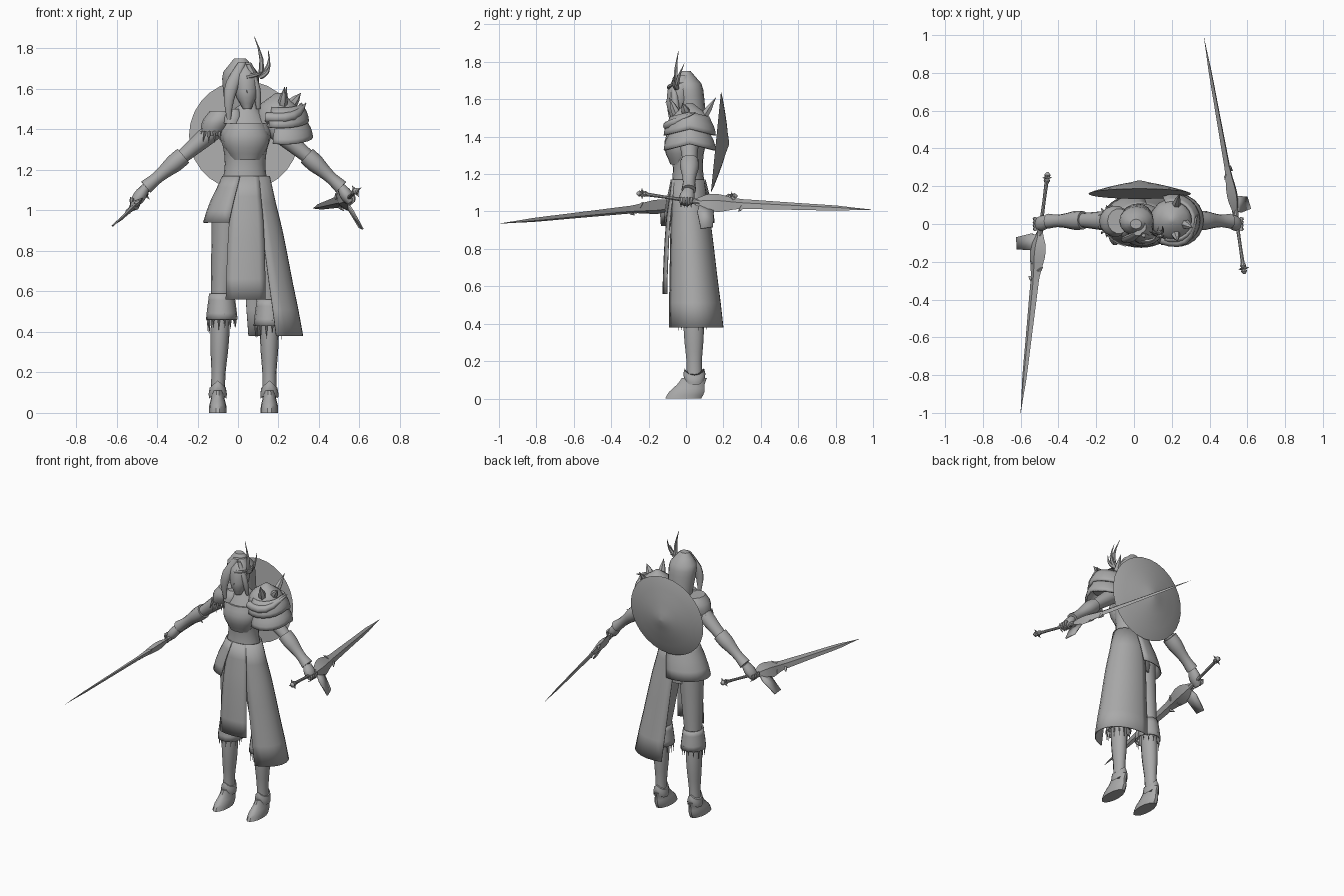
import bpy, bmesh, math, random
from mathutils import Vector

random.seed(4)
cube = bpy.data.objects.get("Cube")
if cube:
    bpy.data.objects.remove(cube)

shade = 0.4
colour = (shade, shade, shade, 1)
grey = bpy.data.materials.new("plain_grey")
grey.use_nodes = True
grey.diffuse_color = colour
grey.node_tree.nodes["Principled BSDF"].inputs["Base Color"].default_value = colour

BACK = Vector((0, 1, 0))
UP = Vector((0, 0, 1))
NONE = Vector((0, 0, 0))


def point(x, y, z):
    return Vector((x, y, z))


def finish(name, bm, thickness=0, sharp=40):
    bmesh.ops.recalc_face_normals(bm, faces=bm.faces)
    mesh = bpy.data.meshes.new(name)
    bm.to_mesh(mesh)
    bm.free()
    mesh.materials.append(grey)
    mesh.shade_smooth()
    mesh.set_sharp_from_angle(angle=math.radians(sharp))
    part = bpy.data.objects.new(name, mesh)
    bpy.context.collection.objects.link(part)
    if thickness:
        solid = part.modifiers.new("thickness", 'SOLIDIFY')
        solid.thickness = thickness
        solid.offset = 0
    return part


def smooth_value(values, fraction):
    """Smooth curve through evenly spaced values."""
    last = len(values) - 1
    place = fraction * last
    i = min(int(place), last - 1)
    t = place - i
    before, a = values[max(i - 1, 0)], values[i]
    b, after = values[i + 1], values[min(i + 2, last)]
    slope_a, slope_b = (b - before) / 2, (after - a) / 2
    ease = t * t * (3 - 2 * t)
    curve = a + (b - a) * ease + slope_a * t * (1 - t) ** 2 - slope_b * t * t * (1 - t)
    return max(curve, 0.001)


def loft(name, start, end, widths, squash=1, sides=12, bend=NONE, depth=BACK,
         level=False, arc=None, thickness=0, sharp=40):
    """Elliptical loft between two points; an arc in degrees leaves it open like cloth."""
    bm, rows = bmesh.new(), []
    steps = 2 * (len(widths) - 1)
    first, last = arc or (0, 360)
    count = sides + 1 if arc else sides
    for k in range(steps + 1):
        f = k / steps
        centre = start.lerp(end, f) + bend * math.sin(math.pi * f)
        along = UP if level else end - start + bend * math.pi * math.cos(math.pi * f)
        across = depth.cross(along).normalized()
        deep = along.cross(across).normalized() * squash
        radius = smooth_value(widths, f)
        angles = [math.radians(first + (last - first) * i / sides) for i in range(count)]
        rows.append([bm.verts.new(centre + radius * (across * math.cos(a) + deep * math.sin(a)))
                     for a in angles])
    for low, high in zip(rows, rows[1:]):
        for i in range(sides):
            j = (i + 1) % count
            bm.faces.new((low[i], low[j], high[j], high[i]))
    if not arc:
        bm.faces.new(rows[0])
        bm.faces.new(rows[-1])
    return finish(name, bm, thickness, sharp)


def spike(name, start, end, radius, bend=NONE, sides=6):
    return loft(name, start, end, (radius, radius * 0.7, 0), sides=sides, bend=bend,
                depth=point(.1, .9, .2))


def fringe(name, centre, wide, deep, length, lean=0):
    for i in range(14):
        a = math.tau * i / 14
        out = point(wide * math.cos(a), deep * math.sin(a), 0)
        fall = UP * length * random.uniform(.6, 1)
        spike(name, centre + out, centre + out * (1 + lean) - fall, .008, sides=4)


# Torso and bust
waist = point(.04, .01, 1.17)
loft("torso", point(.03, .02, .9), point(.04, 0, 1.56),
     (.12, .13, .125, .11, .1, .11, .13, .08, .035), squash=.8, sides=20, level=True)
loft("bust", point(.04, -.03, 1.25), point(.04, -.03, 1.43), (.07, .105, .115, .09),
     squash=.75, sides=20, level=True)

# Head and hair
loft("head", point(.045, -.06, 1.5), point(.035, -.015, 1.73), (.02, .05, .06, .06, .03),
     squash=1.1, sides=14, level=True)
spike("nose", point(.045, -.08, 1.63), point(.045, -.11, 1.58), .008)
loft("hair", point(.02, .05, 1.42), point(.01, 0, 1.75), (.06, .08, .085, .09, .085, .03),
     squash=.85, sides=16, level=True)
loft("right_hair_lock", point(.02, -.05, 1.73), point(-.045, -.075, 1.45), (.02, .035, .025, .01),
     squash=.6, bend=point(-.025, -.02, 0), level=True)
loft("left_hair_lock", point(.05, -.06, 1.72), point(.1, -.04, 1.5), (.01, .018, .018, .01),
     bend=point(.015, -.01, 0), level=True)
loft("collar_scarf", point(-.03, -.05, 1.43), point(-.02, -.03, 1.5), (.04, .045, .03),
     squash=.8, level=True)

# Head crest of curved feathers
temple = point(.11, -.05, 1.66)
for name, tip, bow in (("tall_crest", point(.08, -.04, 1.86), .02),
                       ("middle_crest", point(.15, -.01, 1.79), .02),
                       ("low_crest", point(.16, -.06, 1.73), .01)):
    spike(name, temple, tip, .014, bend=point(bow, -.01, -.01))
spike("crest_band", point(.04, -.09, 1.66), point(.13, -.01, 1.69), .012, bend=point(.02, -.03, 0))

# Legs
for side, sign, x, knee in (("right", -1, -.1, .59), ("left", 1, .155, .56)):
    ankle = point(x, .045, .1)
    shin = point(x + .015 * (sign < 0), .04, .5)
    hip = point(x - sign * .05, .015, 1)
    cuff = point(x + .02 * (sign < 0), .035, knee)
    loft(side + "_thigh", shin, hip, (.05, .06, .07, .08), squash=1.1, sides=14, level=True)
    loft(side + "_boot", ankle, shin, (.035, .035, .043, .047, .045), squash=1.2, sides=14, level=True)
    loft(side + "_foot", point(x, -.015, 0), ankle + UP * .01, (.043, .042, .033, .03),
         squash=2.3, sides=14, level=True)
    guard = loft(side + "_ankle_guard", ankle - UP * .02, ankle + UP * .03, (.043, .045, .04),
                 squash=1.3, level=True)
    for v in guard.data.vertices:
        v.co.z += .03 - abs(v.co.x - x) * .9
    loft(side + "_knee_cuff", cuff, cuff - UP * .13, (.06, .068, .075), squash=1.1,
         sides=14, level=True, arc=(0, 360), thickness=.006)
    fringe(side + "_cuff_fringe", cuff - UP * .1, .068, .075, .1)

# Skirt pieces
loft("long_skirt", waist, point(.12, .05, .38), (.115, .15, .175, .2), squash=.74, level=True,
     arc=(-70, 110), thickness=.006)
loft("short_skirt", waist, point(0, .015, .94), (.115, .15, .17), squash=.8, level=True,
     arc=(75, 255), thickness=.006)
loft("front_panel", waist, point(.035, .01, .56), (.12, .16, .18, .19), squash=.7, sides=6,
     level=True, arc=(240, 302), thickness=.006)

# Arms
for side, sign, shoulder, elbow, wrist, palm in (
        ("right", -1, point(-.08, .015, 1.43), point(-.27, .02, 1.27),
         point(-.455, .015, 1.115), point(-.5, 0, 1.05)),
        ("left", 1, point(.15, .015, 1.43), point(.34, .02, 1.27),
         point(.51, .015, 1.115), point(.545, 0, 1.06))):
    loft(side + "_upper_arm", shoulder, elbow, (.05, .045, .035), squash=1.1)
    loft(side + "_bracer", elbow, wrist, (.045, .045, .035, .03, .036), squash=1.1)
    spike(side + "_elbow_point", elbow, elbow.lerp(wrist, -.3) + UP * .02, .03)
    loft(side + "_fist", wrist, wrist.lerp(palm, 1.4), (.022, .03, .03, .018), squash=1.3)
    for i in range(4):
        knuckle = palm + point(sign * .022, (i - 1.5) * .018, .012)
        spike(side + "_finger", knuckle, knuckle - point(sign * .02, 0, .05), .011,
              bend=point(sign * .014, 0, 0))

# Right shoulder mantle
loft("right_mantle", point(-.13, .015, 1.37), point(-.08, .015, 1.49), (.055, .07, .075, .06),
     squash=1.1, sides=14, level=True)
fringe("mantle_fringe", point(-.13, .015, 1.39), .055, .07, .06, lean=.25)

# Left layered shoulder armour
pad = point(.2, .02, 1.43)
for name, drop, out in (("lower", .09, .03), ("middle", .01, .01)):
    rim = pad + point(out, 0, -drop)
    layer = loft(name + "_shoulder_plate", rim, rim + UP * .09, (.135, .125, .1), sides=14,
                 level=True, arc=(-115, 115), thickness=.012)
    for v in layer.data.vertices:
        v.co.z += .02 - abs(v.co.y - pad.y) * .25
loft("shoulder_dome", pad, pad + UP * .15, (.115, .11, .085, .015), sides=14, level=True)
loft("shoulder_roll", point(.14, -.08, 1.46), point(.335, .05, 1.53), (.025, .025, .02, .003),
     bend=point(.03, -.07, -.03), depth=UP)
for root, reach in ((point(.02, -.07, .09), point(.01, -.04, .09)),
                    (point(.07, -.02, .1), point(.04, -.02, .05)),
                    (point(.02, .07, .07), point(.02, .07, .11))):
    spike("shoulder_spike", pad + root, pad + root + reach, .025)

# Round shield on the back, a shallow cone
hub = point(.03, .16, 1.37)
outward = point(0, 1, -.1).normalized()
loft("back_shield", hub, hub + outward * .07, (.272, .2, .11, .01), sides=28, depth=UP)


# Twin swords
def sword(side, pommel, base, tip, edge):
    edge.normalize()
    forward = (tip - base).normalized()
    thin = edge.cross(forward).normalized()
    throat = base.lerp(tip, .25)
    loft(side + "_sword_grip", pommel, base, (.011, .009, .01, .017), sides=8, depth=thin)
    loft(side + "_sword_pommel", pommel - forward * .03, pommel + forward * .03,
         (.005, .017, .01, .017, .01), sides=8, depth=thin)
    for way in (edge, -edge, thin, -thin):
        spike(side + "_pommel_prong", pommel, pommel + way * .034, .009)
    loft(side + "_sword_guard", base - forward * .02, throat, (.02, .05, .055, .04, .03),
         squash=.45, sides=4, depth=thin, sharp=20)
    loft(side + "_sword_blade", throat, tip, (.03, .025, .02, .015, 0), squash=.4, sides=4,
         depth=thin, sharp=20)
    # Hanging wing of the guard
    bm = bmesh.new()
    bm.faces.new([bm.verts.new(base + edge * out + forward * along) for out, along in
                  ((.02, 0), (.06, -.01), (.165, .01), (.15, .075), (.05, .08))])
    finish(side + "_sword_wing", bm, thickness=.008)
    # Barbs along the blade
    for sign, place in ((1, .16), (-1, .2), (1, .25)):
        root = base.lerp(tip, place)
        spike(side + "_blade_barb", root + edge * sign * .02,
              root + edge * sign * .05 - forward * .02, .014, sides=4)


sword("left", point(.58, -.235, 1.095), point(.535, .07, 1.05), point(.37, .99, 1.01),
      point(.5, 0, -.85))
sword("right", point(-.46, .245, 1.08), point(-.5, -.06, 1.035), point(-.6, -1, .935),
      point(-.65, 0, -.6))
